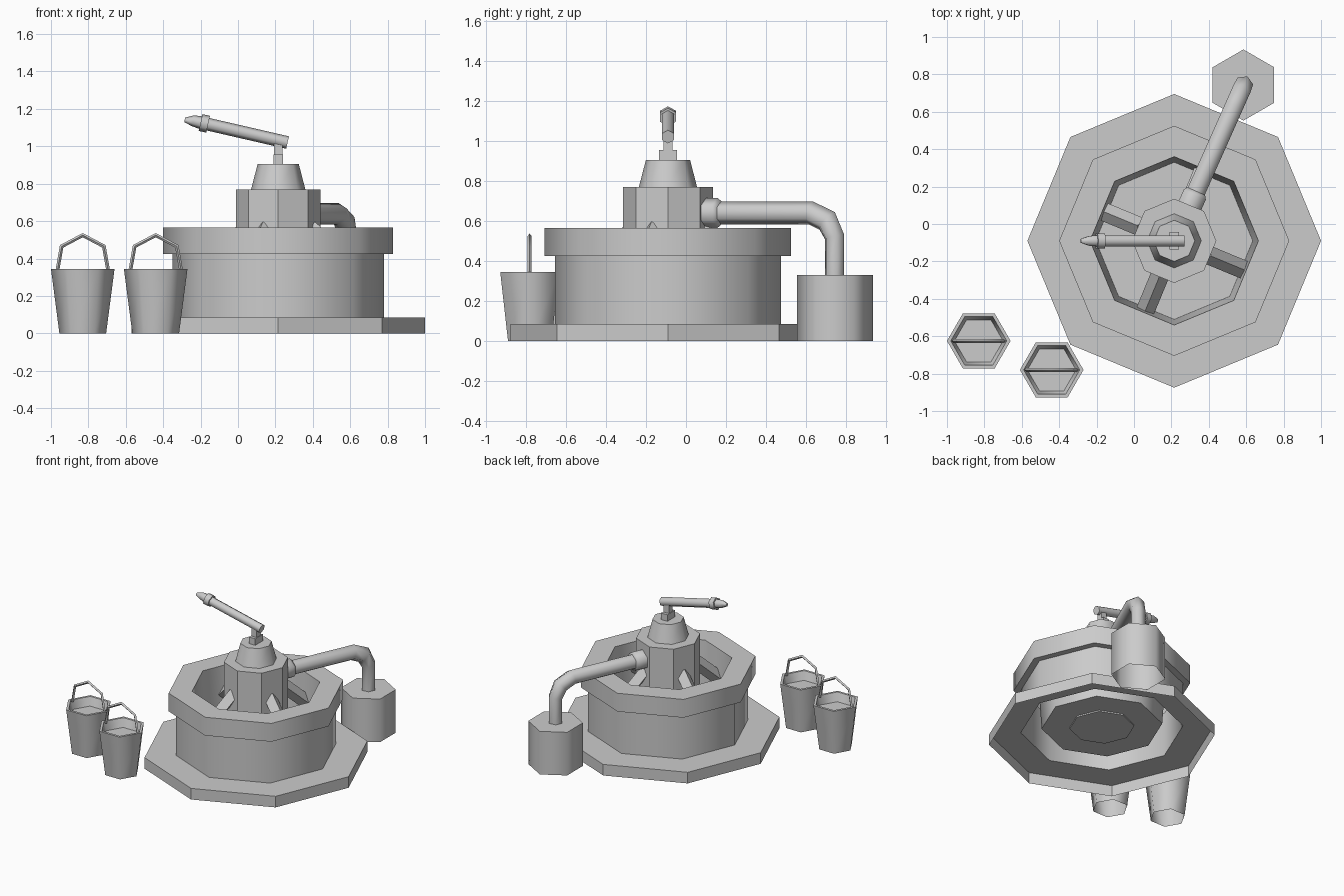
import bpy, bmesh
from math import sin, cos, pi, radians
from mathutils import Vector

cube = bpy.data.objects.get("Cube")
if cube:
    bpy.data.objects.remove(cube, do_unlink=True)

grey = bpy.data.materials.new("plain grey")
grey.use_nodes = True
grey.diffuse_color = (0.6, 0.6, 0.6, 1)
grey.node_tree.nodes["Principled BSDF"].inputs["Base Color"].default_value = (0.6, 0.6, 0.6, 1)

CENTRE = (0.215, -0.09)


def finish(name, bm, at, smooth):
    """Turn a bmesh into an object, optionally smooth with sharp rims."""
    mesh = bpy.data.meshes.new(name)
    bm.to_mesh(mesh)
    bm.free()
    mesh.materials.append(grey)
    obj = bpy.data.objects.new(name, mesh)
    obj.location = (at[0], at[1], 0)
    bpy.context.collection.objects.link(obj)
    if smooth:
        bpy.ops.object.select_all(action='DESELECT')
        obj.select_set(True)
        bpy.context.view_layer.objects.active = obj
        bpy.ops.object.shade_smooth_by_angle(angle=radians(65))
    return obj


def skin(bm, rings, cap_start, cap_end):
    """Bridge successive rings of points with quads."""
    rows = [[bm.verts.new(p) for p in ring] for ring in rings]
    n = len(rows[0])
    for a, b in zip(rows, rows[1:]):
        for j in range(n):
            k = (j + 1) % n
            bm.faces.new((a[j], a[k], b[k], b[j]))
    if cap_start:
        bm.faces.new(rows[0][::-1])
    if cap_end:
        bm.faces.new(rows[-1])


def lathe(name, profile, sides, at, turn=0.0, bottom=False, top=True, smooth=True):
    """Revolve (radius, height) points with a given number of sides."""
    bm = bmesh.new()
    angles = [turn + 2 * pi * j / sides for j in range(sides)]
    rings = [[(r * cos(a), r * sin(a), z) for a in angles] for r, z in profile]
    skin(bm, rings, bottom, top)
    return finish(name, bm, at, smooth)


def tube(name, path, radii, at, azimuth, sides=6, smooth=True):
    """Sweep a polygon along (distance, height) points in a vertical plane."""
    bm = bmesh.new()
    out = Vector((cos(azimuth), sin(azimuth), 0))
    side = Vector((sin(azimuth), -cos(azimuth), 0))
    pts = [out * s + Vector((0, 0, z)) for s, z in path]
    rings = []
    for i, p in enumerate(pts):
        before = (p - pts[i - 1]).normalized() if i else None
        after = (pts[i + 1] - p).normalized() if i < len(pts) - 1 else None
        t = ((before or after) + (after or before)).normalized()
        stretch = 1 / t.dot(before or after)
        up = t.cross(side) * stretch
        ring = []
        for j in range(sides):
            a = pi / 2 + 2 * pi * j / sides
            ring.append(p + (side * cos(a) + up * sin(a)) * radii[i])
        rings.append(ring)
    skin(bm, rings, True, True)
    return finish(name, bm, at, smooth)


def box(name, half_x, half_y, z0, z1, at):
    bm = bmesh.new()
    corners = ((-half_x, -half_y), (half_x, -half_y), (half_x, half_y), (-half_x, half_y))
    skin(bm, [[(x, y, z) for x, y in corners] for z in (z0, z1)], True, True)
    return finish(name, bm, at, False)


# Stepped octagonal plinth, open underneath
lathe("well_plinth", [(0.785, 0), (0.785, 0.085), (0.565, 0.085)], 8, CENTRE,
      top=False, smooth=False)

# Hollow wall, overhanging rim and tapered basin down to its floor
lathe("well_wall_and_basin",
      [(0.565, 0.085), (0.565, 0.425), (0.615, 0.425), (0.615, 0.565),
       (0.45, 0.565), (0.42, 0.11)], 8, CENTRE)

# Central pump column and cap
lathe("pump_column", [(0.225, 0.1), (0.225, 0.77)], 8, CENTRE, bottom=True, smooth=False)
lathe("pump_cap", [(0.145, 0.77), (0.11, 0.905)], 8, CENTRE)

# Diagonal braces between column and basin
for i in range(4):
    tube(f"column_brace_{i + 1}", [(0.18, 0.56), (0.41, 0.35)], [0.05, 0.05], CENTRE,
         radians(67.5 + 90 * i), sides=4, smooth=False)

# Lever pivot
box("lever_base", 0.026, 0.046, 0.9, 0.955, CENTRE)
box("lever_post", 0.022, 0.023, 0.955, 1.03, CENTRE)

# Lever with collar and pointed grip
tube("lever_shaft", [(-0.05, 1.02), (0.38, 1.119)], [0.034] * 2, CENTRE, pi)
tube("lever_collar", [(0.375, 1.118), (0.415, 1.127)], [0.046] * 2, CENTRE, pi)
tube("lever_grip", [(0.415, 1.127), (0.455, 1.136), (0.5, 1.141)],
     [0.034, 0.03, 0.012], CENTRE, pi)

# Outlet pipe bending down into the barrel
PIPE_DIR = radians(66)
tube("pipe_flange", [(0.19, 0.64), (0.27, 0.64), (0.29, 0.64)],
     [0.075, 0.075, 0.06], CENTRE, PIPE_DIR)
tube("outlet_pipe", [(0.2, 0.64), (0.78, 0.64), (0.87, 0.6), (0.91, 0.52), (0.91, 0.32)],
     [0.057] * 3 + [0.052] * 2, CENTRE, PIPE_DIR)
lathe("barrel", [(0.19, 0), (0.19, 0.33)], 6, (0.585, 0.743), turn=pi / 2)

# Two filled buckets with bent wire handles
handle = [(-0.135, 0.34), (-0.113, 0.465), (0, 0.525), (0.113, 0.465), (0.135, 0.34)]
for side, spot in (("right", (-0.83, -0.625)), ("left", (-0.44, -0.78))):
    lathe(f"{side}_bucket", [(0.125, 0), (0.17, 0.345), (0.15, 0.345), (0.13, 0.28)], 6, spot)
    tube(f"{side}_bucket_handle", handle, [0.01] * 5, spot, 0, sides=4)
